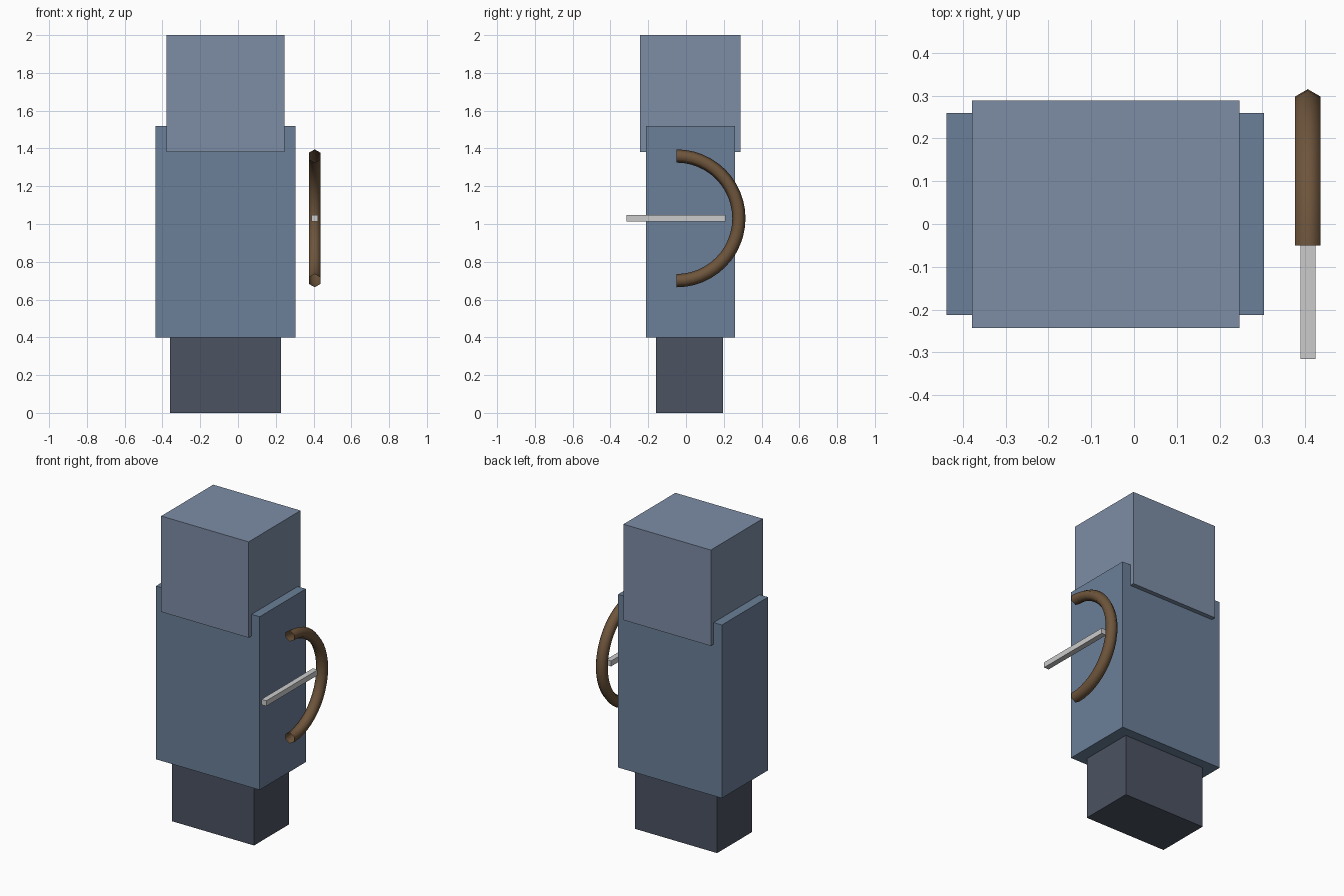
import bpy, bmesh, math
from mathutils import Vector, Matrix

if "Cube" in bpy.data.objects:
    bpy.data.objects.remove(bpy.data.objects["Cube"])


def material(name, rgb):
    m = bpy.data.materials.new(name)
    m.diffuse_color = (*rgb, 1.0)
    m.use_nodes = True
    m.node_tree.nodes["Principled BSDF"].inputs["Base Color"].default_value = m.diffuse_color
    return m


def add_object(name, bm, mat=None):
    me = bpy.data.meshes.new(name)
    bm.to_mesh(me)
    bm.free()
    ob = bpy.data.objects.new(name, me)
    bpy.context.collection.objects.link(ob)
    if mat:
        me.materials.append(mat)
    return ob


def box(name, lo, hi, mat=None):
    lo, hi = Vector(lo), Vector(hi)
    bm = bmesh.new()
    bmesh.ops.create_cube(bm, size=1.0, matrix=Matrix.Translation((lo + hi) / 2) @ Matrix.Diagonal((*(hi - lo), 1)))
    return add_object(name, bm, mat)


dark = material("dark_slate", (0.07, 0.084, 0.12))
slate = material("slate_blue", (0.147, 0.212, 0.314))
pale = material("pale_blue", (0.205, 0.266, 0.376))
wood = material("wood", (0.156, 0.091, 0.045))

# Blocky figure: legs, torso, head
box("legs", (-0.36, -0.16, 0.0), (0.227, 0.196, 0.4), dark)
box("torso", (-0.438, -0.213, 0.4), (0.304, 0.259, 1.52), slate)
box("head", (-0.379, -0.243, 1.38), (0.246, 0.288, 2.0), pale)

# Bow: open half ring with a hexagonal section
cx, cy, cz = 0.406, -0.05, 1.03
R, r, sides, steps = 0.33, 0.035, 6, 24
bm = bmesh.new()
rings = []
for i in range(steps + 1):
    a = -math.pi / 2 + math.pi * i / steps
    ring = []
    for j in range(sides):
        t = 2 * math.pi * j / sides
        d = R + r * math.cos(t)
        ring.append(bm.verts.new((cx + r * math.sin(t), cy + d * math.cos(a), cz + d * math.sin(a))))
    rings.append(ring)
for p, q in zip(rings, rings[1:]):
    for j in range(sides):
        k = (j + 1) % sides
        bm.faces.new((p[j], p[k], q[k], q[j])).smooth = True
bmesh.ops.recalc_face_normals(bm, faces=bm.faces)
add_object("bow", bm, wood)

# Arrow shaft resting across the bow
box("arrow", (cx - 0.0175, -0.315, cz - 0.0175), (cx + 0.0175, 0.21, cz + 0.0175))
